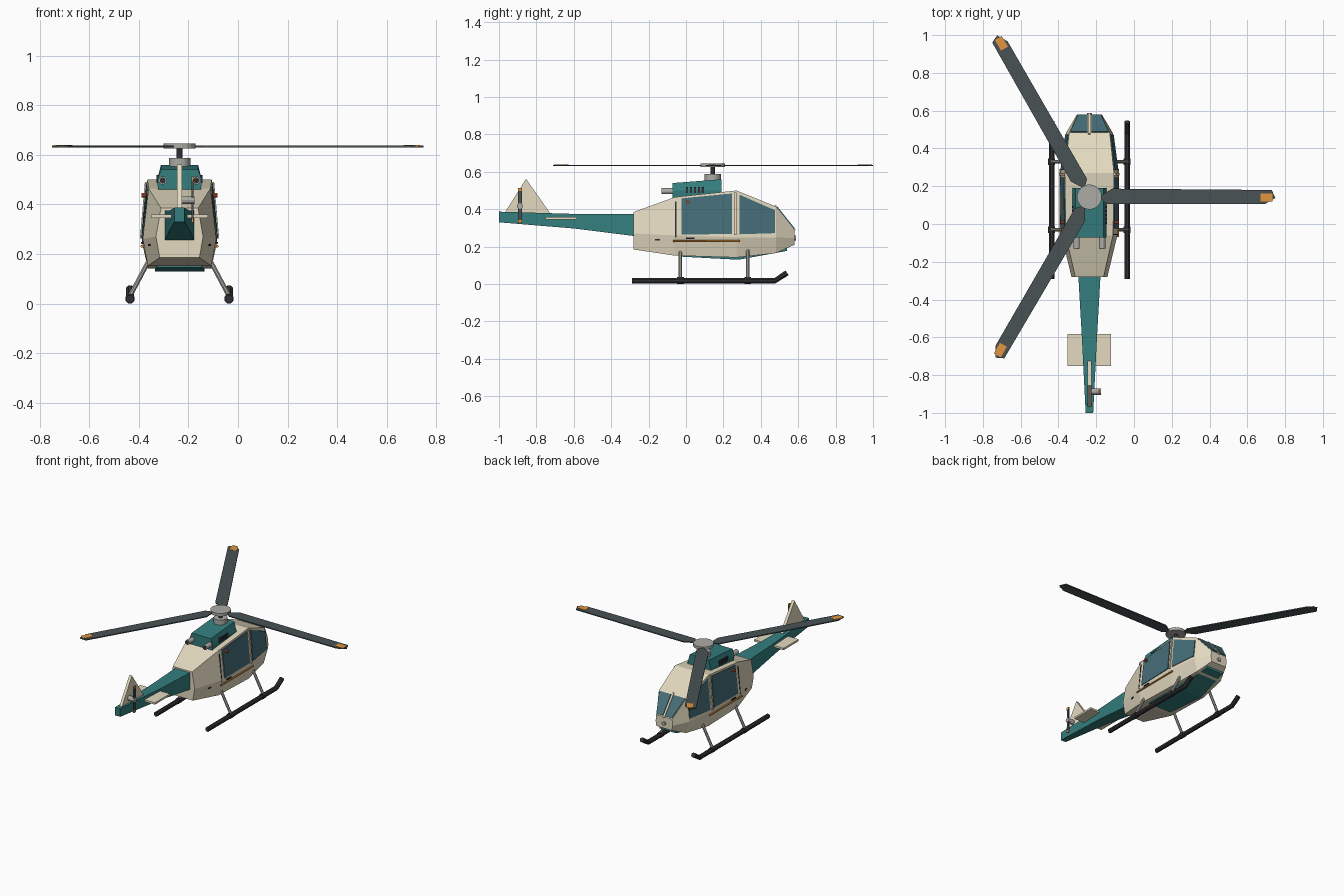
import bpy, bmesh, math
from mathutils import Vector, Matrix

if "Cube" in bpy.data.objects:
    bpy.data.objects.remove(bpy.data.objects["Cube"])

CX = -0.236          # centre line of the fuselage
HUB_Y = 0.143        # rotor axis


def material(name, rgb):
    m = bpy.data.materials.new(name)
    m.diffuse_color = (*rgb, 1)
    m.use_nodes = True
    m.node_tree.nodes["Principled BSDF"].inputs["Base Color"].default_value = m.diffuse_color
    return m


CREAM = material("cream", (0.77, 0.70, 0.53))
TEAL = material("teal", (0.035, 0.21, 0.21))
GLASS = material("glass", (0.06, 0.155, 0.19))
BLADE = material("blade_grey", (0.065, 0.085, 0.09))
BLACK = material("black", (0.03, 0.03, 0.033))
ORANGE = material("orange", (0.75, 0.30, 0.05))
RED = material("red", (0.55, 0.08, 0.03))
METAL = material("metal", (0.42, 0.41, 0.38))


def loft(name, rings, mat):
    """Closed solid through rings of equal point count; x is relative to the centre line."""
    bm = bmesh.new()
    vs = [[bm.verts.new((p[0] + CX, p[1], p[2])) for p in r] for r in rings]
    n = len(vs[0])
    for a, b in zip(vs, vs[1:]):
        for i in range(n):
            j = (i + 1) % n
            bm.faces.new((a[i], a[j], b[j], b[i]))
    bm.faces.new(vs[0])
    bm.faces.new(vs[-1])
    bmesh.ops.recalc_face_normals(bm, faces=bm.faces)
    me = bpy.data.meshes.new(name)
    bm.to_mesh(me)
    bm.free()
    me.materials.append(mat)
    ob = bpy.data.objects.new(name, me)
    bpy.context.collection.objects.link(ob)
    return ob


def slab(name, pts, shift, mat):
    s = Vector(shift)
    return loft(name, [pts, [Vector(p) + s for p in pts]], mat)


def box(name, c, size, mat):
    x, y, z = c
    a, b, h = (s / 2 for s in size)
    return slab(name, [(x - a, y - b, z - h), (x + a, y - b, z - h),
                       (x + a, y + b, z - h), (x - a, y + b, z - h)], (0, 0, 2 * h), mat)


def tube(name, path, r, mat, sides=8):
    """Round bar along a path, rings mitred at the bends."""
    P = [Vector(p) for p in path]
    rings = []
    for i, p in enumerate(P):
        d = (P[min(i + 1, len(P) - 1)] - P[max(i - 1, 0)]).normalized()
        u = d.orthogonal() if abs(d.x) > 0.9 else d.cross(Vector((1, 0, 0)))
        u.normalize()
        v = d.cross(u)
        ring = [(k + 0.5) * math.tau / sides for k in range(sides)]
        rings.append([p + (u * math.cos(t) + v * math.sin(t)) * r for t in ring])
    return loft(name, rings, mat)


# Fuselage: y, (half width, z) at roof, waist and floor
SECT = [(-0.28, (0.075, 0.385), (0.095, 0.27), (0.08, 0.185)),
        (-0.06, (0.125, 0.465), (0.148, 0.26), (0.128, 0.152)),
        (0.27, (0.13, 0.50), (0.152, 0.25), (0.128, 0.142)),
        (0.48, (0.108, 0.415), (0.125, 0.25), (0.10, 0.165)),
        (0.58, (0.062, 0.29), (0.066, 0.245), (0.06, 0.21))]
loft("cabin", [[(s * w, y, z) for s, row in ((1, (t, m, b)), (-1, (b, m, t))) for w, z in row]
               for y, t, m, b in SECT], CREAM)


def half_width(y, z):
    for a, b in zip(SECT, SECT[1:]):
        if a[0] <= y <= b[0]:
            f = (y - a[0]) / (b[0] - a[0])
            t, m, l = (Vector(p).lerp(Vector(q), f) for p, q in zip(a[1:], b[1:]))
            p, q = (m, t) if z > m.y else (l, m)
            return p.x + (q.x - p.x) * (z - p.y) / (q.y - p.y)


def side_panel(name, yz, mat, out=0.005):
    """Panel lying on both cabin sides, outlined in side view."""
    for s, tag in ((1, "right"), (-1, "left")):
        pts = [(s * (half_width(y, z) + out), y, z) for y, z in yz]
        slab(f"{tag}_{name}", pts, (-s * (out + 0.012), 0, 0), mat)


# Side windows, posts and seams
side_panel("door_window", [(-0.025, 0.264), (0.245, 0.268), (0.245, 0.484), (-0.025, 0.458)], GLASS)
side_panel("front_window", [(0.285, 0.266), (0.475, 0.272), (0.475, 0.395), (0.285, 0.478)], GLASS)
side_panel("door_post", [(0.256, 0.262), (0.27, 0.262), (0.27, 0.49), (0.256, 0.49)], CREAM, 0.009)
side_panel("door_seam", [(-0.058, 0.25), (-0.052, 0.25), (-0.052, 0.44), (-0.058, 0.44)], BLACK, 0.004)
side_panel("door_handle", [(0.0, 0.24), (0.045, 0.24), (0.045, 0.249), (0.0, 0.249)], BLACK, 0.008)
side_panel("fuel_cap", [(-0.165, 0.232), (-0.14, 0.232), (-0.14, 0.24), (-0.165, 0.24)], BLACK, 0.004)

# Windshield panes and centre post
N = Vector((0, 0.78, 0.62)) * 0.006
for s, tag in ((1, "right"), (-1, "left")):
    pts = [(s * 0.01, 0.485, 0.409), (s * 0.101, 0.485, 0.409),
           (s * 0.060, 0.576, 0.295), (s * 0.01, 0.576, 0.295)]
    slab(f"{tag}_windshield", [Vector(p) - N for p in pts], N * 2, GLASS)
tube("windshield_post", [(0, 0.475, 0.42), (0, 0.582, 0.287)], 0.009, CREAM, 4)
tube("nose_light", [(0, 0.575, 0.245), (0, 0.588, 0.245)], 0.014, METAL, 12)

# Belly pan
loft("belly_pan", [[(w, y, z), (w, y, z + 0.025), (-w, y, z + 0.025), (-w, y, z)]
                   for y, w, z in ((-0.02, 0.09, 0.146), (0.28, 0.10, 0.13), (0.54, 0.065, 0.177))], TEAL)

# Tail boom, fin and stabiliser
loft("tail_boom", [[(w, y, lo), (w, y, hi), (-w, y, hi), (-w, y, lo)] for y, w, lo, hi in
                   ((-0.27, 0.059, 0.256, 0.375), (-0.6, 0.04, 0.297, 0.375), (-1.0, 0.02, 0.33, 0.387))], TEAL)
slab("tail_fin", [(-0.01, -0.97, 0.38), (-0.01, -0.855, 0.562), (-0.01, -0.72, 0.37)], (0.02, 0, 0), CREAM)
box("stabiliser", (0, -0.667, 0.352), (0.23, 0.167, 0.013), CREAM)

# Tail rotor
tube("tail_rotor_hub", [(0, -0.888, 0.417), (0.06, -0.888, 0.417)], 0.016, METAL, 12)
box("tail_rotor_blade", (0.052, -0.888, 0.42), (0.007, 0.02, 0.18), BLADE)
for z, tag in ((0.335, "lower"), (0.505, "upper")):
    box(f"{tag}_tail_rotor_tip", (0.052, -0.888, z), (0.009, 0.021, 0.016), ORANGE)

# Engine cowl, vents and exhausts
loft("engine_cowl", [[(0.085, y, 0.44), (0.09, y, 0.50), (0.075, y, top), (-0.075, y, top),
                      (-0.09, y, 0.50), (-0.085, y, 0.44)] for y, top in ((-0.072, 0.54), (0.19, 0.56))], TEAL)
for s, tag in ((1, "right"), (-1, "left")):
    for i in range(5):
        box(f"{tag}_vent_{i + 1}", (s * 0.086, 0.006 + i * 0.021, 0.503), (0.014, 0.012, 0.032), BLACK)
    tube(f"{tag}_exhaust", [(s * 0.068, -0.13, 0.497), (s * 0.068, -0.04, 0.497)], 0.017, METAL, 12)
    tube(f"{tag}_exhaust_opening", [(s * 0.068, -0.132, 0.497), (s * 0.068, -0.12, 0.497)], 0.012, BLACK, 12)

# Mast and rotor head
for name, r, z0, z1, mat in (("mast_base", 0.044, 0.545, 0.588, METAL),
                             ("mast", 0.013, 0.58, 0.63, BLACK), ("rotor_head", 0.066, 0.625, 0.645, METAL)):
    tube(name, [(0, HUB_Y, z0), (0, HUB_Y, z1)], r, mat, 20)

# Three main blades with coloured tips
OUTLINE = [(0.05, 0.0), (0.12, 0.044), (0.965, 0.037), (0.985, -0.005), (0.93, -0.037), (0.09, -0.037)]
TIP = [(0.905, 0.018), (0.97, 0.018), (0.97, -0.024), (0.905, -0.024)]
for k in range(3):
    R = Matrix.Rotation(k * math.tau / 3, 3, 'Z')
    for name, shape, z, h, mat in (("main_blade", OUTLINE, 0.630, 0.007, BLADE), ("main_blade_tip", TIP, 0.634, 0.005, ORANGE)):
        slab(f"{name}_{k + 1}", [R @ Vector((r, t, 0)) + Vector((0, HUB_Y, z)) for r, t in shape], (0, 0, h), mat)

# Landing skids, struts, side rails and lamps
for s, tag in ((1, "right"), (-1, "left")):
    tube(f"{tag}_skid", [(s * 0.2, -0.29, 0.0175), (s * 0.2, 0.475, 0.0175), (s * 0.2, 0.54, 0.06)], 0.0165, BLACK)
    for y, end in ((-0.03, "rear"), (0.33, "front")):
        tube(f"{tag}_{end}_strut", [(s * 0.115, y, 0.19), (s * 0.2, y, 0.03)], 0.01, METAL)
        tube(f"{tag}_{end}_skid_clamp", [(s * 0.2, y - 0.018, 0.019), (s * 0.2, y + 0.018, 0.019)], 0.02, BLACK)
    tube(f"{tag}_side_rail", [(s * 0.152, -0.07, 0.231), (s * 0.152, 0.29, 0.231)], 0.006, ORANGE)
    tube(f"{tag}_marker_lamp", [(s * 0.125, 0.01, 0.437), (s * 0.154, 0.01, 0.437)], 0.009, RED)
